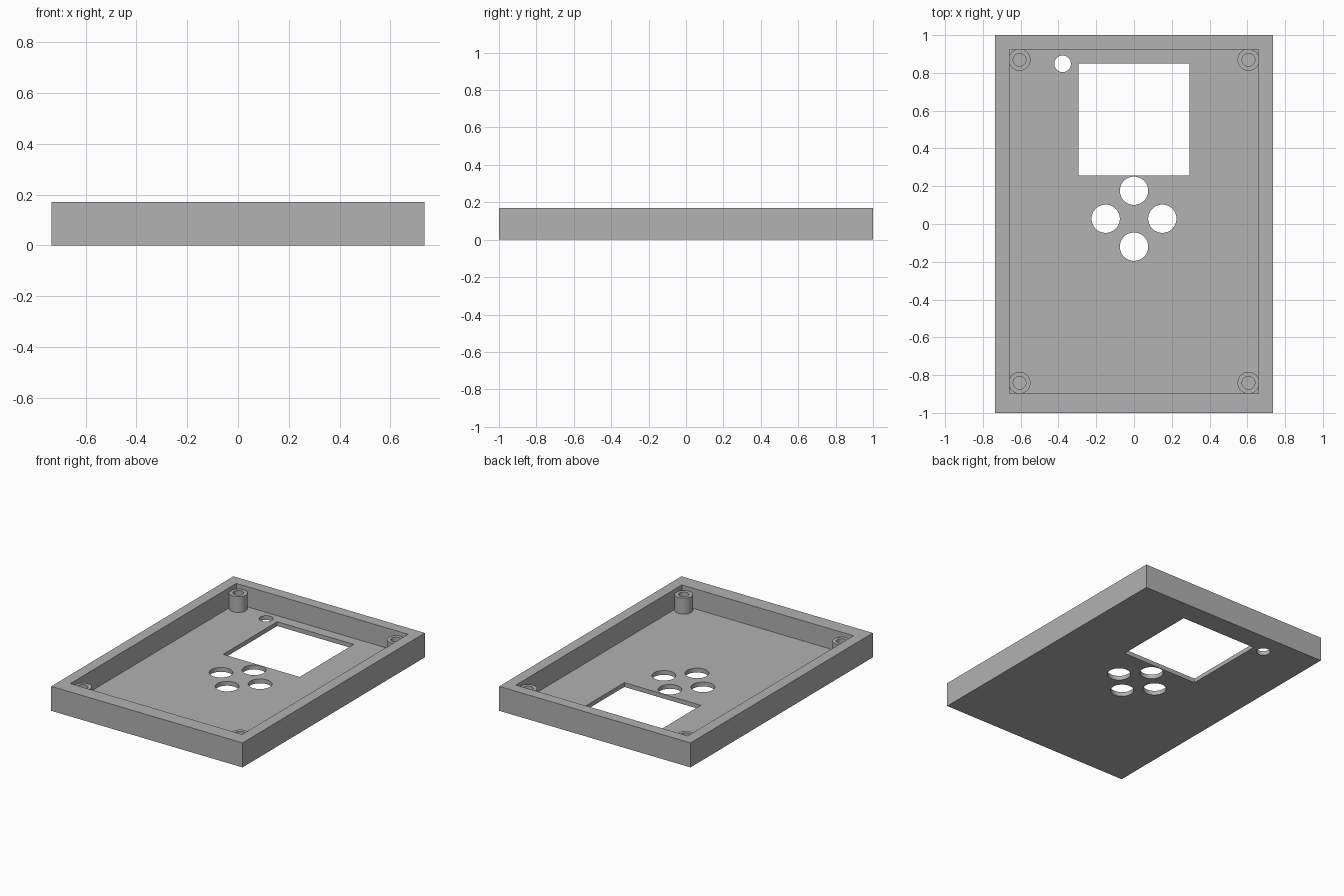
import bpy
import math

cube = bpy.data.objects.get("Cube")
if cube:
    bpy.data.objects.remove(cube, do_unlink=True)

HEIGHT, FLOOR, POST_TOP = 0.17, 0.03, 0.14

grey = bpy.data.materials.new("light_grey_plastic")
grey.use_nodes = True
colour = (0.445, 0.445, 0.445, 1)
grey.diffuse_color = colour
grey.node_tree.nodes["Principled BSDF"].inputs["Base Color"].default_value = colour


def box(name, x0, x1, y0, y1, z0, z1):
    centre = ((x0 + x1) / 2, (y0 + y1) / 2, (z0 + z1) / 2)
    bpy.ops.mesh.primitive_cube_add(size=1, location=centre)
    ob = bpy.context.object
    ob.name = name
    ob.scale = (x1 - x0, y1 - y0, z1 - z0)
    bpy.ops.object.transform_apply(location=True, rotation=False, scale=True)
    ob.data.materials.append(grey)
    return ob


def cylinder(name, x, y, radius, z0, z1):
    bpy.ops.mesh.primitive_cylinder_add(
        vertices=48, radius=radius, depth=z1 - z0, location=(x, y, (z0 + z1) / 2))
    ob = bpy.context.object
    ob.name = name
    ob.data.materials.append(grey)
    return ob


def combine(target, tool, operation):
    mod = target.modifiers.new(tool.name, 'BOOLEAN')
    mod.operation = operation
    mod.solver = 'EXACT'
    mod.object = tool
    bpy.context.view_layer.objects.active = target
    bpy.ops.object.modifier_apply(modifier=mod.name)
    bpy.data.objects.remove(tool, do_unlink=True)


# Open tray: solid block with a hollow that leaves a thicker front wall
case = box("enclosure_tray", -0.735, 0.735, -1, 1, 0, HEIGHT)
combine(case, box("hollow", -0.66, 0.66, -0.897, 0.924, FLOOR, HEIGHT + 0.1), 'DIFFERENCE')

# Corner screw posts with blind bores
for x in (-0.606, 0.606):
    for y in (-0.841, 0.869):
        combine(case, cylinder("screw_post", x, y, 0.058, FLOOR / 2, POST_TOP), 'UNION')
        combine(case, cylinder("screw_bore", x, y, 0.034, FLOOR, HEIGHT + 0.1), 'DIFFERENCE')

# Display window
combine(case, box("display_window", -0.294, 0.294, 0.257, 0.85, -0.1, 0.1), 'DIFFERENCE')

# Four button holes in a cross, and a small indicator hole
for i in range(4):
    a = i * math.pi / 2
    hole = cylinder("button_hole", 0.15 * math.cos(a), 0.028 + 0.148 * math.sin(a), 0.075, -0.1, 0.1)
    combine(case, hole, 'DIFFERENCE')
combine(case, cylinder("indicator_hole", -0.378, 0.848, 0.044, -0.1, 0.1), 'DIFFERENCE')

# Smooth round walls, sharp edges elsewhere
bpy.ops.object.select_all(action='DESELECT')
case.select_set(True)
bpy.context.view_layer.objects.active = case
bpy.ops.object.shade_smooth_by_angle(angle=math.radians(30))
